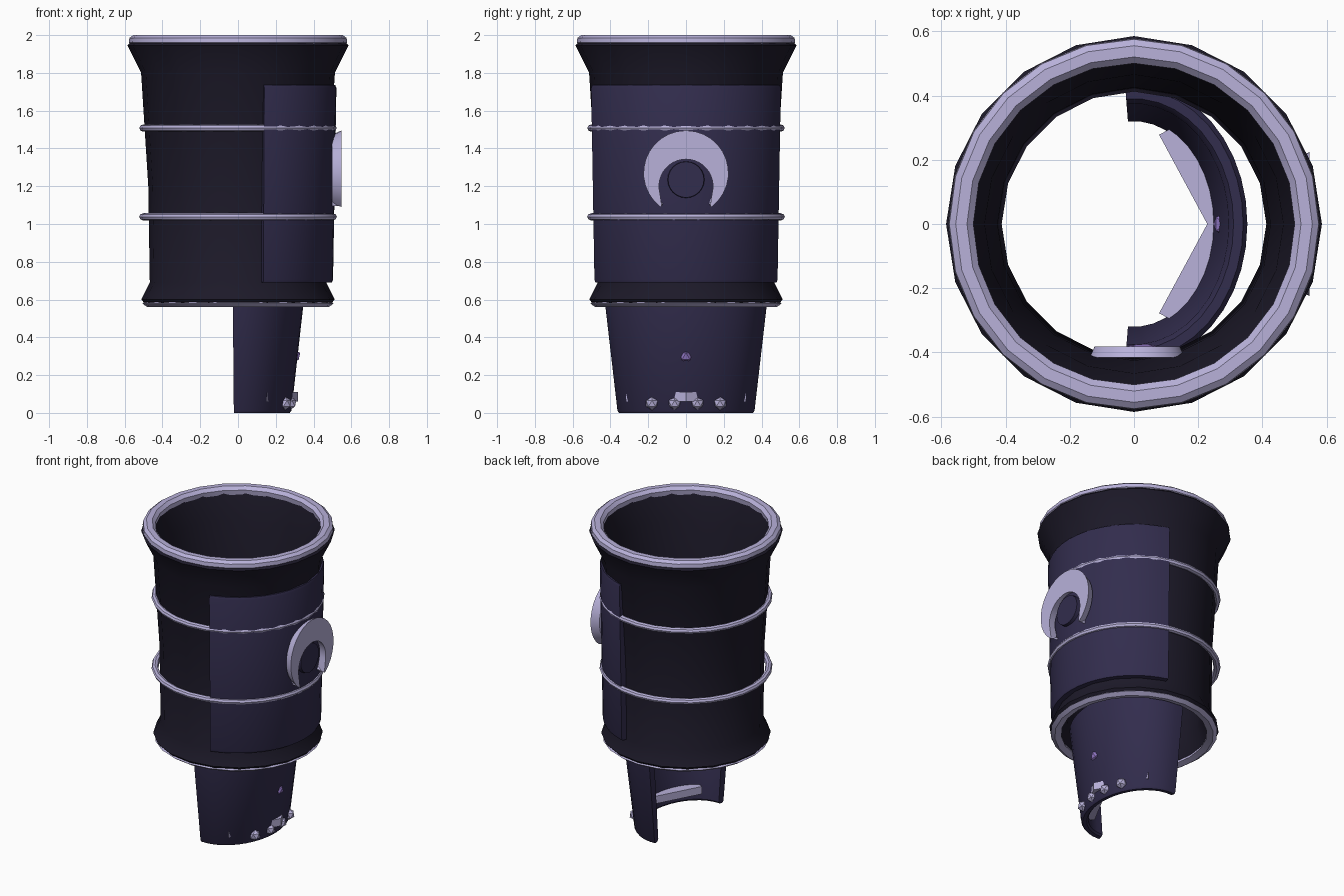
import bpy, bmesh, math
from math import sin, cos, radians
from mathutils import Vector, Matrix

if "Cube" in bpy.data.objects:
    bpy.data.objects.remove(bpy.data.objects["Cube"])


def material(name, rgb):
    m = bpy.data.materials.new(name)
    m.diffuse_color = (*rgb, 1)
    m.use_nodes = True
    m.node_tree.nodes["Principled BSDF"].inputs["Base Color"].default_value = m.diffuse_color
    return m


DARK = material("dark_leather", (0.012, 0.010, 0.022))
PLATE = material("plate_purple", (0.032, 0.026, 0.075))
TRIM = material("pale_trim", (0.48, 0.44, 0.70))
GEM = material("gem_violet", (0.28, 0.18, 0.55))


def finish(name, bm, mat, smooth=True):
    bmesh.ops.recalc_face_normals(bm, faces=bm.faces)
    me = bpy.data.meshes.new(name)
    bm.to_mesh(me)
    bm.free()
    ob = bpy.data.objects.new(name, me)
    bpy.context.collection.objects.link(ob)
    me.materials.append(mat)
    if smooth:
        bpy.ops.object.select_all(action='DESELECT')
        ob.select_set(True)
        bpy.context.view_layer.objects.active = ob
        bpy.ops.object.shade_smooth_by_angle(angle=radians(35))
    return ob


def sweep(name, profile, n, mat, half=180):
    """Sweep a closed (rx, ry, z) section around z, centred on +x."""
    bm = bmesh.new()
    full = half == 180
    rows = []
    for i in range(n if full else n + 1):
        a = radians(-half + 2 * half * i / n)
        rows.append([bm.verts.new((rx * cos(a), ry * sin(a), z)) for rx, ry, z in profile])
    k = len(profile)
    for i in range(n):
        p, q = rows[i], rows[(i + 1) % len(rows)]
        for j in range(k):
            bm.faces.new((p[j], p[(j + 1) % k], q[(j + 1) % k], q[j]))
    if not full:
        bm.faces.new(rows[0])
        bm.faces.new(rows[-1])
    return finish(name, bm, mat)


def circular(pts):
    return [(r, r, z) for r, z in pts]


def crescent(name, size, matrix, mat):
    """Horseshoe moon facing +x, wider at its front face."""
    bm = bmesh.new()
    n = 24
    rows = []
    for i in range(n + 1):
        t = i / n
        a, b = radians(-53 + 286 * t), radians(-25 + 230 * t)
        outer = Vector((0.225 * cos(a), 0.225 * sin(a)))
        inner = Vector((0.143 * cos(b), -0.07 + 0.143 * sin(b)))
        if i in (0, n):
            inner = Vector((outer.x * 0.95, outer.y + 0.005))
        mid = (outer + inner) / 2
        row = []
        for p, x in ((outer, 0.05), (inner, 0.05),
                     (mid.lerp(inner, 0.8), 0), (outer * 0.9, 0)):
            row.append(bm.verts.new((x * size, p.x * size, p.y * size)))
        rows.append(row)
    for p, q in zip(rows, rows[1:]):
        for j in range(4):
            bm.faces.new((p[j], p[(j + 1) % 4], q[(j + 1) % 4], q[j]))
    bm.faces.new(rows[0])
    bm.faces.new(rows[-1])
    bm.transform(matrix)
    return finish(name, bm, mat)


def stone(name, loc, radius, mat, scale=(1, 1, 1)):
    bm = bmesh.new()
    bmesh.ops.create_icosphere(bm, subdivisions=1, radius=radius)
    bm.transform(Matrix.Translation(loc) @ Matrix.Diagonal((*scale, 1)))
    return finish(name, bm, mat, smooth=False)


# Flared sleeve with open ends
sweep("sleeve", circular([(0.49, 0.575), (0.512, 0.60), (0.467, 0.69), (0.475, 1.2),
                          (0.513, 1.8), (0.585, 1.945), (0.56, 1.97), (0.51, 1.96),
                          (0.465, 1.8), (0.425, 1.2), (0.412, 0.69), (0.45, 0.59)]), 20, DARK)

# Pale trims at both openings
sweep("top_rim", circular([(0.56, 1.948), (0.578, 1.96), (0.575, 1.985), (0.555, 2.0),
                           (0.52, 2.0), (0.50, 1.98), (0.505, 1.948)]), 24, TRIM)
sweep("bottom_rim", circular([(0.48, 0.56), (0.505, 0.578), (0.495, 0.587),
                              (0.445, 0.587), (0.44, 0.57)]), 24, TRIM)

# Two bands around the sleeve
for name, z in (("lower_band", 1.038), ("upper_band", 1.508)):
    pts = [(0.502 + 0.021 * cos(t * math.pi / 4), z + 0.019 * sin(t * math.pi / 4)) for t in range(8)]
    sweep(name, circular(pts), 28, TRIM)

# Curved plate over the +x side
sweep("side_plate", circular([(0.45, 0.69), (0.497, 0.69), (0.503, 0.705), (0.521, 1.72),
                              (0.515, 1.735), (0.47, 1.735)]), 20, PLATE, half=74.5)

# Tapered half shell below
sweep("lower_guard", [(0.24, 0.32, 0.015), (0.25, 0.33, 0.003), (0.274, 0.356, 0.0),
                      (0.283, 0.364, 0.012), (0.347, 0.43, 0.58), (0.353, 0.436, 0.64),
                      (0.34, 0.42, 0.66), (0.31, 0.39, 0.66), (0.295, 0.375, 0.64)],
      20, PLATE, half=94.5)

# Emblem on the plate: crescent around a disc
crescent("moon_emblem", 1.0, Matrix.Translation((0.497, 0, 1.27)), TRIM)
bm = bmesh.new()
bmesh.ops.create_cone(bm, cap_ends=True, segments=24, radius1=0.1, radius2=0.095, depth=0.05)
bm.transform(Matrix.Translation((0.505, 0, 1.235)) @ Matrix.Rotation(radians(90), 4, 'Y'))
finish("moon_disc", bm, PLATE)

# Small moon and gem on the inner front wall
turn = Matrix.Rotation(radians(-90), 4, 'Z')
crescent("inner_moon", 0.66, Matrix.Translation((0.01, -0.382, 1.25)) @ turn, TRIM)
stone("inner_gem", (0.025, -0.385, 1.23), 0.055, GEM, (1, 0.25, 1))

# Gem set in the guard
stone("guard_gem", (0.288, 0, 0.30), 0.04, GEM, (1.15, 1, 1))

# Toe bars and studs, mirrored across y
for side, s in (("right", -1), ("left", 1)):
    bm = bmesh.new()
    bottom, top = [], []
    for x, y in ((0.228, 0), (0.318, 0), (0.155, s * 0.318), (0.078, s * 0.278)):
        bottom.append(bm.verts.new((x, y, 0.06)))
        top.append(bm.verts.new((x, y, 0.11)))
    bm.faces.new(bottom)
    bm.faces.new(top)
    for i in range(4):
        j = (i + 1) % 4
        bm.faces.new((bottom[i], bottom[j], top[j], top[i]))
    finish(side + "_toe_bar", bm, TRIM, smooth=False)
    for i, (x, y) in enumerate(((0.276, 0.06), (0.25, 0.18))):
        stone(f"{side}_stud_{i + 1}", (x, s * y, 0.05), 0.036, TRIM)
